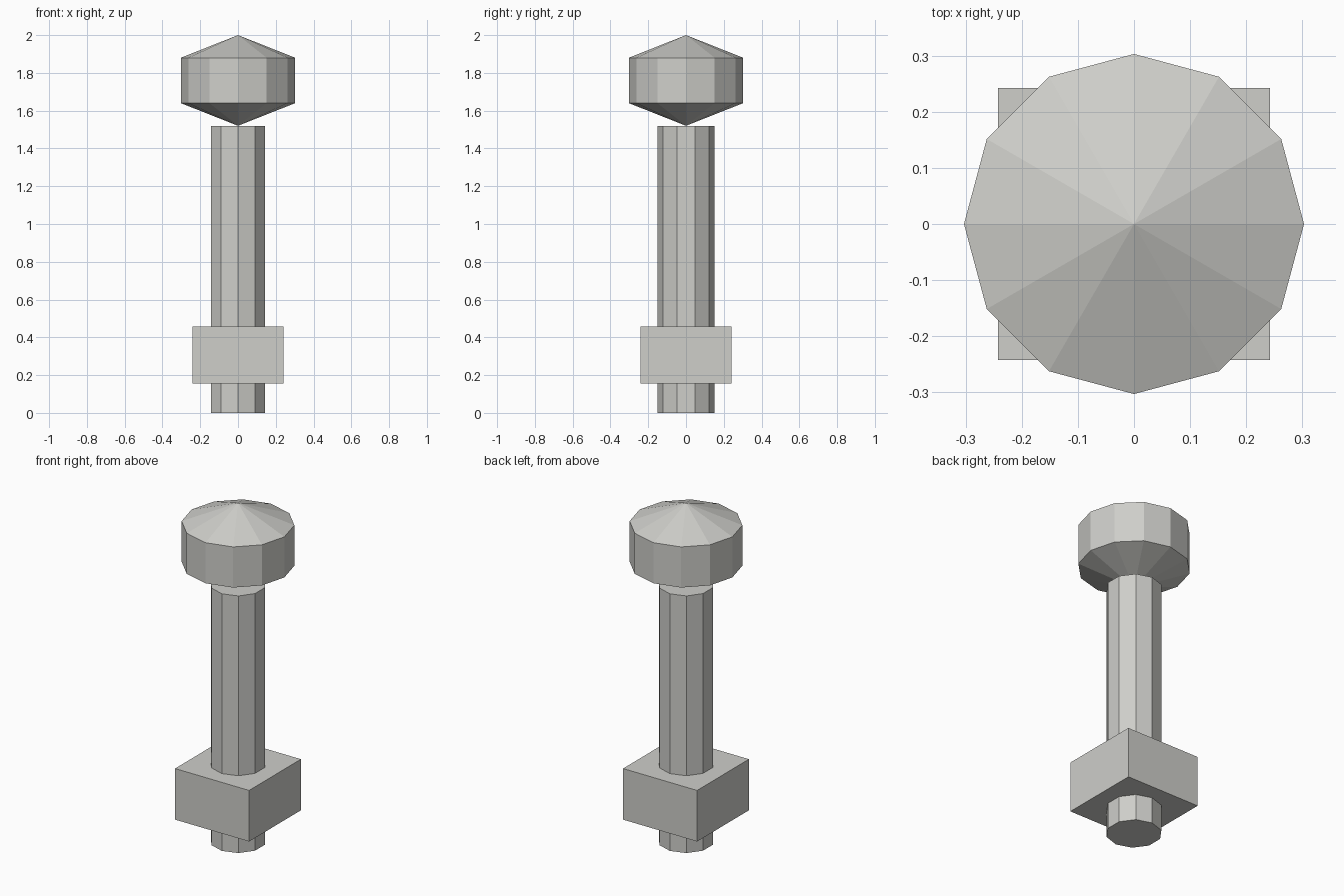
import bpy, bmesh, math

if "Cube" in bpy.data.objects:
    bpy.data.objects.remove(bpy.data.objects["Cube"])

grey = bpy.data.materials.new("light grey")
grey.diffuse_color = (0.62, 0.62, 0.59, 1)
grey.use_nodes = True
grey.node_tree.nodes["Principled BSDF"].inputs["Base Color"].default_value = grey.diffuse_color


def lathe(name, sides, profile, start):
    """Flat-faced solid of revolution from (radius, z) points; radius 0 makes an apex."""
    bm = bmesh.new()
    rings = []
    for r, z in profile:
        if r == 0:
            rings.append([bm.verts.new((0, 0, z))] * sides)
        else:
            angles = [start + 2 * math.pi * i / sides for i in range(sides)]
            rings.append([bm.verts.new((r * math.cos(a), r * math.sin(a), z)) for a in angles])
    for low, high in zip(rings, rings[1:]):
        for i in range(sides):
            j = (i + 1) % sides
            bm.faces.new(list(dict.fromkeys((low[i], low[j], high[j], high[i]))))
    for ring, r in ((rings[0], profile[0][0]), (rings[-1], profile[-1][0])):
        if r > 0:
            bm.faces.new(ring)
    bmesh.ops.recalc_face_normals(bm, faces=bm.faces)
    mesh = bpy.data.meshes.new(name)
    bm.to_mesh(mesh)
    bm.free()
    mesh.materials.append(grey)
    obj = bpy.data.objects.new(name, mesh)
    bpy.context.collection.objects.link(obj)
    return obj


# Ten-sided shaft
lathe("bolt_shaft", 10, [(0.151, 0), (0.151, 1.52)], math.pi / 2)

# Twelve-sided head, coned above and below
lathe("bolt_head", 12, [(0, 1.52), (0.303, 1.64), (0.303, 1.88), (0, 2.0)], 0)

# Square nut
lathe("square_nut", 4, [(0.242 * math.sqrt(2), 0.155), (0.242 * math.sqrt(2), 0.457)], math.pi / 4)
